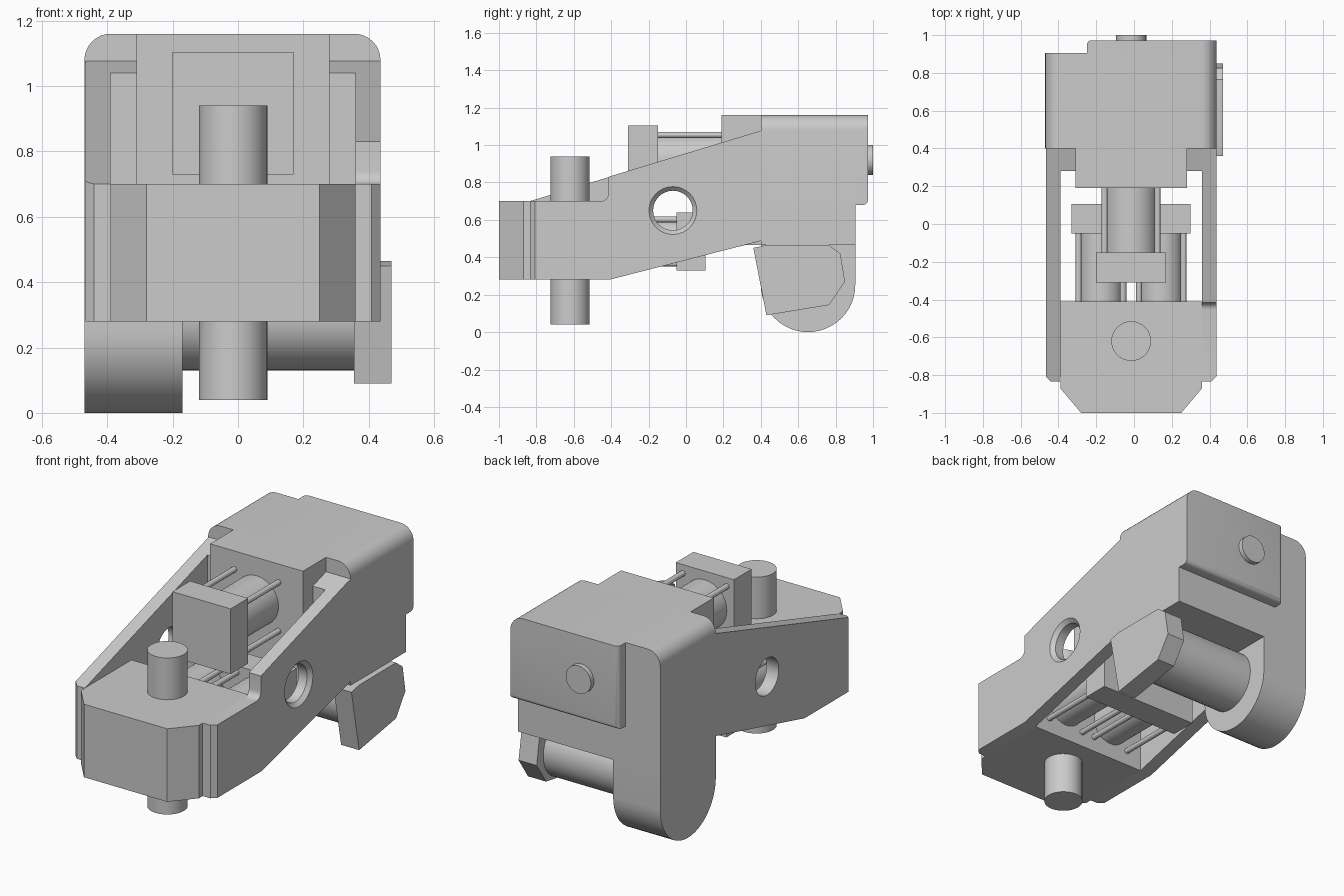
import bpy, bmesh
from math import pi, sin, cos
from mathutils import Vector

if "Cube" in bpy.data.objects:
    bpy.data.objects.remove(bpy.data.objects["Cube"])


def to_xyz(axis, p, t):
    a, b = p
    return {'X': (t, a, b), 'Y': (a, t, b), 'Z': (a, b, t)}[axis]


def prism(name, axis, pts, lo, hi, bevels=()):
    """Extrude a profile along an axis; bevels = (edge test, width, segments)."""
    bm = bmesh.new()
    rings = [[bm.verts.new(to_xyz(axis, p, t)) for p in pts] for t in (lo, hi)]
    bm.faces.new(rings[0])
    bm.faces.new(rings[1][::-1])
    n = len(pts)
    for i in range(n):
        j = (i + 1) % n
        bm.faces.new((rings[0][i], rings[0][j], rings[1][j], rings[1][i]))
    for test, width, segs in bevels:
        edges = [e for e in bm.edges if all(test(v.co) for v in e.verts)]
        bmesh.ops.bevel(bm, geom=edges, offset=width, segments=segs,
                        profile=0.5, affect='EDGES')
    bmesh.ops.recalc_face_normals(bm, faces=bm.faces)
    me = bpy.data.meshes.new(name)
    bm.to_mesh(me)
    bm.free()
    ob = bpy.data.objects.new(name, me)
    bpy.context.collection.objects.link(ob)
    return ob


def box(name, x, y, z, bevels=()):
    pts = [(x[0], y[0]), (x[1], y[0]), (x[1], y[1]), (x[0], y[1])]
    return prism(name, 'Z', pts, z[0], z[1], bevels)


def arc(c, r, a0, a1, n):
    return [(c[0] + r * cos(a0 + (a1 - a0) * i / n),
             c[1] + r * sin(a0 + (a1 - a0) * i / n)) for i in range(n + 1)]


def cyl(name, axis, c, r, lo, hi, n=32):
    return prism(name, axis, arc(c, r, 0, 2 * pi, n)[:-1], lo, hi)


def near(a, b):
    return abs(a - b) < 1e-4


def cut(ob, cutter):
    m = ob.modifiers.new("cut", 'BOOLEAN')
    m.operation, m.solver, m.object = 'DIFFERENCE', 'EXACT', cutter
    bpy.context.view_layer.objects.active = ob
    bpy.ops.object.modifier_apply(modifier=m.name)
    bpy.data.objects.remove(cutter)


# Nose block joining the two side plates
prism("nose_block", 'Z', [(-0.39, -0.41), (-0.39, -0.87), (-0.28, -1), (0.25, -1),
                          (0.36, -0.87), (0.36, -0.41)], 0.28, 0.70)

# Side plates with a countersunk hole; the right one has a filleted step
bottom = [(-0.835, 0.28), (-0.41, 0.28), (0.41, 0.49), (0.41, 1.08)]
step = [(-0.415, 0.83)] + arc((-0.455, 0.74), 0.04, 0, -pi / 2, 6)
profiles = {"left": bottom + [(-0.835, 0.70)],
            "right": bottom + step + [(-0.835, 0.70)]}
hole = (-0.07, 0.65)
for side, outer, inner in (("left", -0.467, -0.39), ("right", 0.436, 0.36)):
    plate = prism(side + "_plate", 'X', profiles[side], min(outer, inner), max(outer, inner),
                  [(lambda v: near(v.x, outer) and near(v.y, -0.835), 0.027, 1)])
    cut(plate, cyl("cutter", 'X', hole, 0.106, min(outer, inner) - 0.1, max(outer, inner) + 0.1))
    # Cone for the countersink: a cylinder tapered toward the inside
    s = 1 if outer > 0 else -1
    cone = cyl("cutter", 'X', hole, 0.106, outer - s * 0.022, outer + s * 0.022)
    for v in cone.data.vertices:
        if near(v.co.x, outer + s * 0.022):
            v.co.y = hole[0] + (v.co.y - hole[0]) * 1.415
            v.co.z = hole[1] + (v.co.z - hole[1]) * 1.415
    if s < 0:
        cone.data.flip_normals()
    cut(plate, cone)
    # Thicker web where the plate meets the rear housing
    xi = -0.31 if s < 0 else 0.28
    prism(side + "_web", 'X', [(0.28, 0.456), (0.41, 0.49), (0.41, 1.08), (0.28, 1.04)],
          min(xi, inner), max(xi, inner))

# Rear housing with rounded top edges
R = 0.08
prism("rear_housing", 'Y', [(-0.47, 0.465), (0.436, 0.465)]
      + arc((0.436 - R, 1.16 - R), R, 0, pi / 2, 8)
      + arc((-0.47 + R, 1.16 - R), R, pi / 2, pi, 8), 0.40, 0.905)
box("housing_front_step", (-0.31, 0.28), (0.19, 0.41), (0.465, 1.16))

# Raised back cover with a button
prism("back_cover", 'Y', [(-0.25, 0.68), (0.436, 0.68)]
      + arc((0.436 - R, 1.16 - R), R, 0, pi / 2, 8) + [(-0.25, 1.16)], 0.88, 0.972,
      [(lambda v: near(v.y, 0.972) and (near(v.x, -0.25) or near(v.z, 0.68))
        and v.z < 1.17 and not (v.x > 0.3 and v.z > 0.7), 0.025, 4)])
cyl("back_button", 'Y', (-0.015, 0.92), 0.08, 0.96, 1.0)

# Hanging lug, cross shaft and lever
prism("hanging_lug", 'X', [(0.905, 0.55), (0.40, 0.55)]
      + arc((0.6525, 0.2525), 0.2525, pi, 2 * pi, 24), -0.47, -0.17)
cyl("cross_shaft", 'X', (0.62, 0.30), 0.17, -0.20, 0.40)
prism("lever", 'X', [(0.36, 0.45), (0.43, 0.09), (0.765, 0.145), (0.85, 0.27),
                     (0.825, 0.42), (0.765, 0.465), (0.43, 0.465)], 0.355, 0.47)

# Vertical pivot pin
cyl("pivot_pin", 'Z', (-0.015, -0.62), 0.105, 0.04, 0.94)


def actuator(name, c, r, dx, dz, lo, hi):
    """Barrel with four corner tie rods."""
    cyl(name + "_barrel", 'Y', c, r, lo, hi)
    for sx in (-1, 1):
        for sz in (-1, 1):
            cyl(name + "_tie_rod", 'Y', (c[0] + sx * dx, c[1] + sz * dz), 0.016, lo, hi, 12)


# Upper actuator and its end cap
actuator("upper", (-0.015, 0.915), 0.14, 0.14, 0.14, -0.17, 0.20)
box("upper_cap", (-0.20, 0.17), (-0.31, -0.15), (0.73, 1.105))

# Twin lower actuators sharing one end bar
for x in (-0.175, 0.145):
    actuator("lower", (x, 0.485), 0.115, 0.118, 0.118, -0.43, -0.03)
box("lower_bar", (-0.33, 0.30), (-0.05, 0.105), (0.33, 0.64))

# Smooth the curved faces, keep hard edges
for ob in bpy.context.scene.objects:
    ob.select_set(True)
    bpy.context.view_layer.objects.active = ob
bpy.ops.object.shade_smooth_by_angle(angle=0.5)
